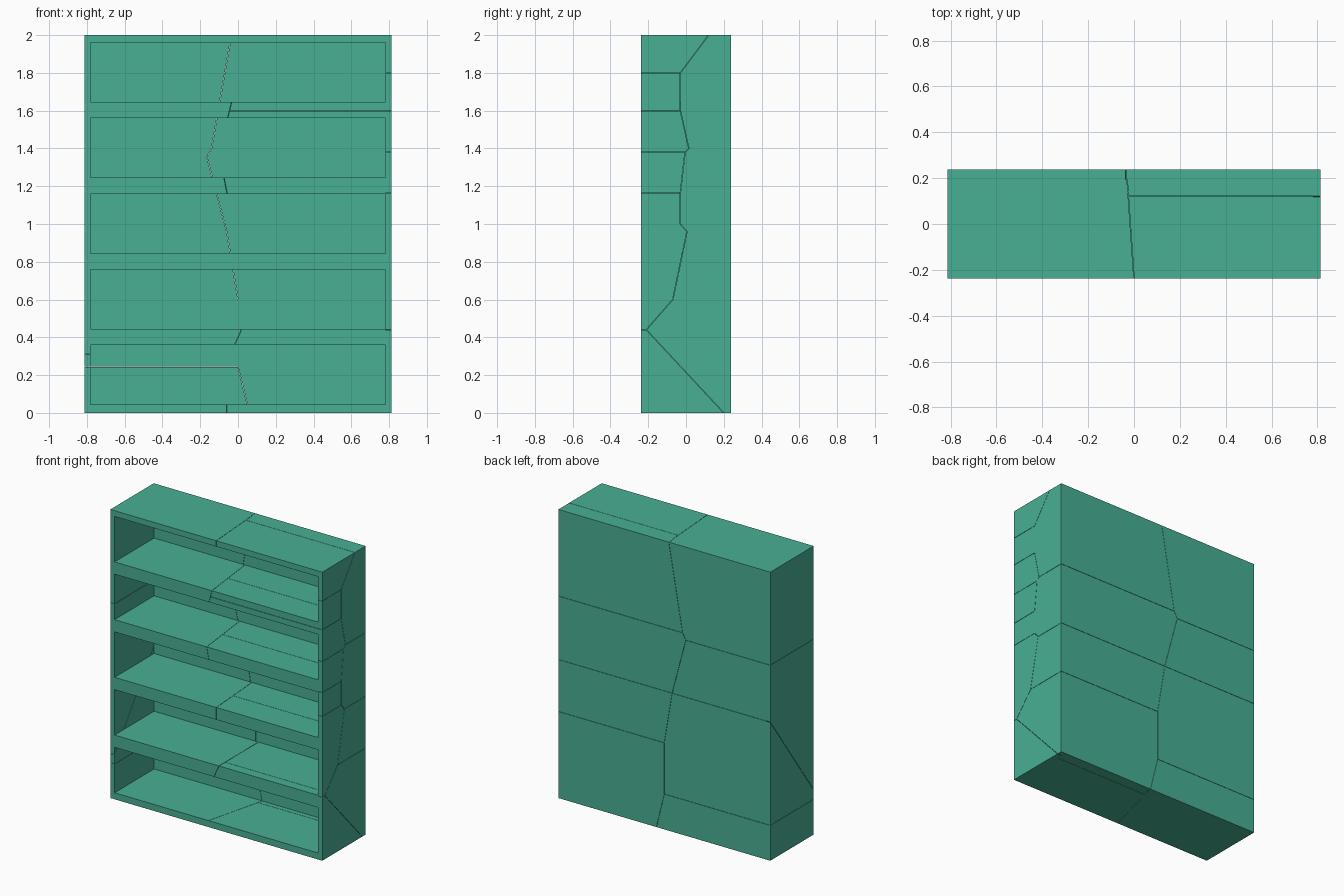
import bpy, bmesh
from mathutils import Vector

if "Cube" in bpy.data.objects:
    bpy.data.objects.remove(bpy.data.objects["Cube"], do_unlink=True)

W, D, H = 0.8125, 0.2375, 2.0   # half width, half depth, height
INNER, BACK = 0.78, 0.195       # inner faces of the sides and the back
GAP = 0.001                     # half the width of a crack

green = bpy.data.materials.new("sea green")
green.use_nodes = True
color = (0.065, 0.429, 0.296, 1)
green.diffuse_color = color
green.node_tree.nodes["Principled BSDF"].inputs["Base Color"].default_value = color


def fragment(low, high, planes=()):
    """Box clipped to the positive side of each (point, normal) plane."""
    bm = bmesh.new()
    bmesh.ops.create_cube(bm, size=1)
    for v in bm.verts:
        v.co = [(a + b) / 2 + c * (b - a) for a, b, c in zip(low, high, v.co)]
    for point, normal in planes:
        normal = Vector(normal).normalized()
        bmesh.ops.bisect_plane(bm, geom=bm.verts[:] + bm.edges[:] + bm.faces[:],
                               plane_co=Vector(point) + normal * GAP,
                               plane_no=normal, clear_inner=True)
        bmesh.ops.holes_fill(bm, edges=[e for e in bm.edges if e.is_boundary], sides=0)
    bmesh.ops.recalc_face_normals(bm, faces=bm.faces)
    mesh = bpy.data.meshes.new("fragment")
    bm.to_mesh(mesh)
    bm.free()
    return mesh


def part(name, fragments):
    """One object made of several fragments."""
    bm = bmesh.new()
    for mesh in fragments:
        bm.from_mesh(mesh)
        bpy.data.meshes.remove(mesh)
    mesh = bpy.data.meshes.new(name)
    bm.to_mesh(mesh)
    bm.free()
    mesh.materials.append(green)
    bpy.context.collection.objects.link(bpy.data.objects.new(name, mesh))


def cracked_panel(name, low, high, axis, path, minus_breaks, plus_breaks):
    """Upright panel split along a ragged path of (height, offset on axis),
    with level cracks at given heights on either side of the path."""
    fragments = []
    for (z0, t0), (z1, t1) in zip(path, path[1:]):
        point, normal = Vector((0, 0, z0)), Vector((0, 0, t0 - t1))
        point[axis], normal[axis] = t0, z1 - z0
        for sign, breaks in ((-1, minus_breaks), (1, plus_breaks)):
            bottom = z0 + GAP * (z0 in breaks)
            top = z1 - GAP * (z1 in breaks)
            fragments.append(fragment((*low, bottom), (*high, top),
                                      [(point, normal * sign)]))
    part(name, fragments)


# Back panel, split by a ragged upright crack
cracked_panel("back_panel", (-INNER, BACK), (INNER, D), 0,
              [(0, .06), (.245, 0), (.6, 0), (.96, -.06), (1.355, -.165),
               (1.4, -.14), (H, -.035)],
              (.245, .96, 1.355), (.6, .96, 1.4))

# Side at +x, split into front and back fragments
cracked_panel("left_side", (INNER, -D), (W, D), 1,
              [(0, .2), (.44, -.21), (.6, -.07), (.96, .005), (1, -.03), (1.165, -.03),
               (1.38, -.005), (1.4, .015), (1.6, -.03), (1.8, -.03), (H, .12)],
              (.44, 1, 1.165, 1.38, 1.6, 1.8), (.6, .96, 1.4))

# Side at -x, split by two level cracks and a sloping one
slope_point, slope_up = (0, -D, .31), Vector((0, -.65, .475))
part("right_side", [
    fragment((-W, -D, z0), (-INNER, D, z1), planes) for z0, z1, planes in (
        (0, .245 - GAP, []),
        (.245 + GAP, 1.355 - GAP, [(slope_point, -slope_up)]),
        (.245 + GAP, 1.355 - GAP, [(slope_point, slope_up)]),
        (1.355 + GAP, H, []))])

# Shelves with floor and top: crack x at front and back, its lean, seam y at +x
shelves = [(-.06, .05, 0, .16), (0, 0, .45, -.17), (0, -.03, 0, -.035),
           (-.065, -.115, -.2, -.03), (-.045, -.095, .25, -.03), (0, -.03, 0, .12)]
for i, (front, back, lean, seam) in enumerate(shelves):
    z = 0.4 * i
    z0, z1 = max(0, z - 0.04), min(H, z + 0.045)
    point = (front, -D, z)
    normal = Vector((1, (front - back) / (BACK + D), -lean))
    levels = [z0, z, z1] if i == 4 else [z0, z1]     # one split front edge
    pieces = [fragment((-INNER, -D, z0), (INNER, BACK, z1), [(point, -normal)]),
              fragment((-INNER, seam + GAP, z0), (INNER, BACK, z1), [(point, normal)])]
    for a, b in zip(levels, levels[1:]):
        pieces.append(fragment((-INNER, -D, a + GAP * (a != z0)),
                               (INNER, seam - GAP, b - GAP * (b != z1)),
                               [(point, normal)]))
    part(f"shelf_{i + 1}", pieces)
